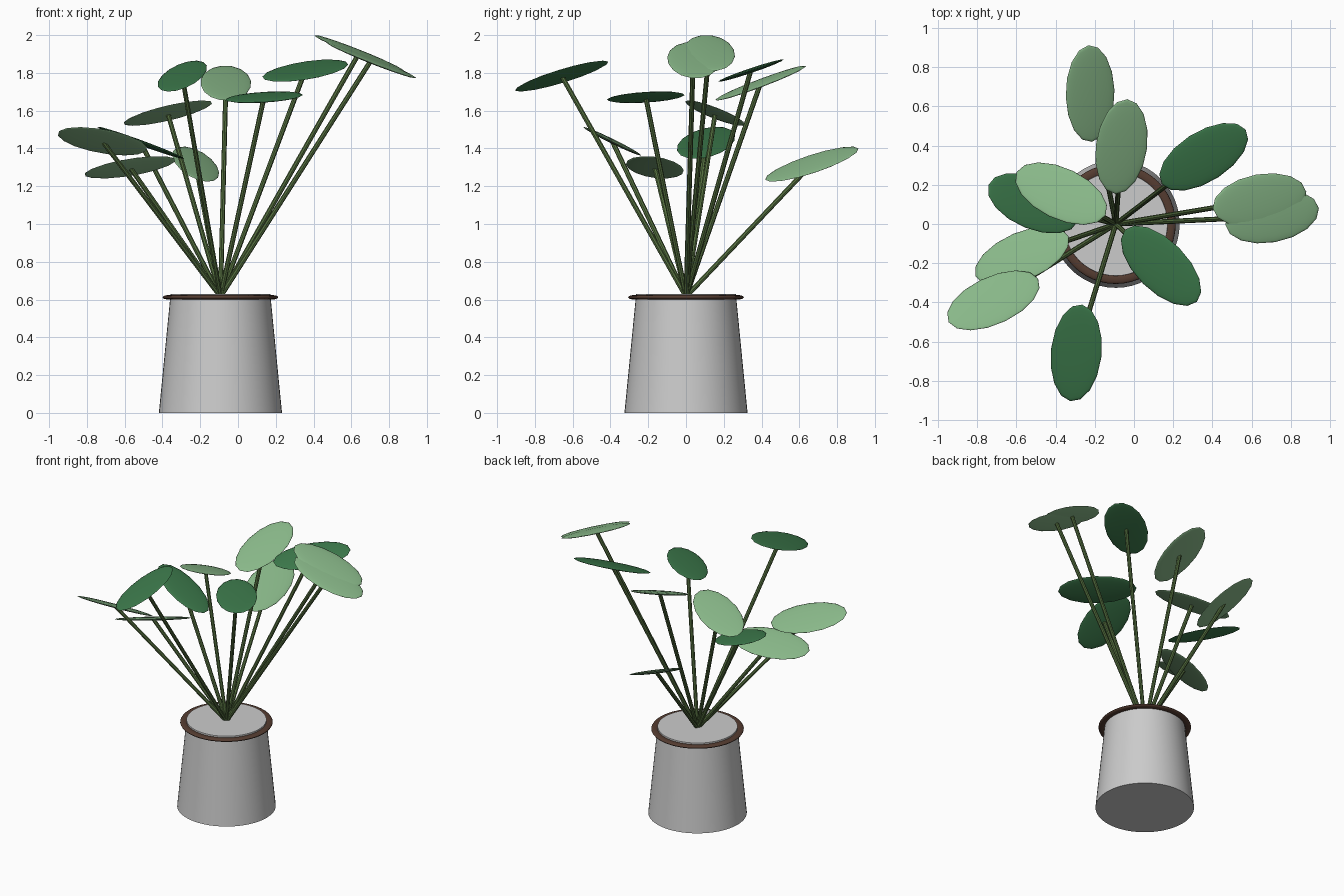
import bpy
from math import cos, sin, radians
from mathutils import Vector, Matrix

if "Cube" in bpy.data.objects:
    bpy.data.objects.remove(bpy.data.objects["Cube"])


def material(name, r, g, b):
    m = bpy.data.materials.new(name)
    m.diffuse_color = (r, g, b, 1)
    m.use_nodes = True
    m.node_tree.nodes["Principled BSDF"].inputs["Base Color"].default_value = m.diffuse_color
    return m


DARK = material("dark_green", 0.045, 0.19, 0.07)
LIGHT = material("light_green", 0.25, 0.48, 0.25)
STEM = material("stem_green", 0.09, 0.16, 0.05)
BROWN = material("brown", 0.09, 0.045, 0.03)

CENTRE = Vector((-0.093, 0, 0))
ROOT = CENTRE + Vector((0, 0, 0.615))
LEAF_SIZE = (0.26, 0.133, 0.0125)


def finish(name, mat=None):
    o = bpy.context.object
    o.name = name
    if mat:
        o.data.materials.append(mat)
    bpy.ops.object.shade_smooth_by_angle(angle=radians(40))
    return o


# Tapered pot, wider at the foot
bpy.ops.mesh.primitive_cone_add(vertices=48, radius1=0.326, radius2=0.264, depth=0.63,
                                location=CENTRE + Vector((0, 0, 0.315)))
finish("pot")

# Flattened rim ring
bpy.ops.mesh.primitive_torus_add(major_segments=48, minor_segments=12, major_radius=0.281,
                                 minor_radius=0.025, location=CENTRE + Vector((0, 0, 0.612)))
finish("pot_rim", BROWN).scale.z = 0.45


def stem(name, tip):
    d = tip - ROOT
    bpy.ops.mesh.primitive_cylinder_add(vertices=8, radius=0.013, depth=d.length,
                                        location=(tip + ROOT) / 2)
    o = finish(name, STEM)
    o.rotation_mode = 'QUATERNION'
    o.rotation_quaternion = d.to_track_quat('Z', 'Y')


def leaf(name, pos, heading, slope_x, slope_y, mat):
    """Flat ellipsoid lying on a plane with the given slopes, long axis along heading."""
    bpy.ops.mesh.primitive_uv_sphere_add(segments=16, ring_count=8, radius=1)
    o = finish(name, mat)
    c, s = cos(radians(heading)), sin(radians(heading))
    u = Vector((c, s, slope_x * c + slope_y * s)).normalized()
    n = Vector((-slope_x, -slope_y, 1)).normalized()
    rot = Matrix((u, n.cross(u), n)).transposed().to_4x4()
    o.matrix_world = Matrix.Translation(pos) @ rot @ Matrix.Diagonal((*LEAF_SIZE, 1))


# Leaves: centre, heading in degrees, slope along x, slope along y, colour
LEAVES = [
    ((-0.224, 0.666, 1.317), 92, -0.40, 0.32, LIGHT),
    ((-0.064, 0.395, 1.746), 83, -0.15, 0.39, LIGHT),
    ((0.356, 0.343, 1.812), 33, 0.01, 0.33, DARK),
    ((0.641, 0.122, 1.905), 10, -0.41, 0.10, LIGHT),
    ((0.705, 0.038, 1.867), 10, -0.41, 0.10, LIGHT),
    ((0.138, -0.213, 1.671), -45, 0.155, 0.155, DARK),
    ((-0.295, -0.658, 1.783), 83, 0.27, 0.28, DARK),
    ((-0.718, -0.390, 1.438), 26, 0.0, -0.49, LIGHT),
    ((-0.572, -0.165, 1.300), 23, 0.27, -0.34, LIGHT),
    ((-0.515, 0.106, 1.430), -22, -0.38, -0.05, DARK),
    ((-0.372, 0.155, 1.587), -26, 0.14, -0.28, LIGHT),
]
for i, (pos, heading, sx, sy, mat) in enumerate(LEAVES, 1):
    pos = Vector(pos)
    stem(f"stem_{i}", pos)
    leaf(f"leaf_{i}", pos, heading, sx, sy, mat)
